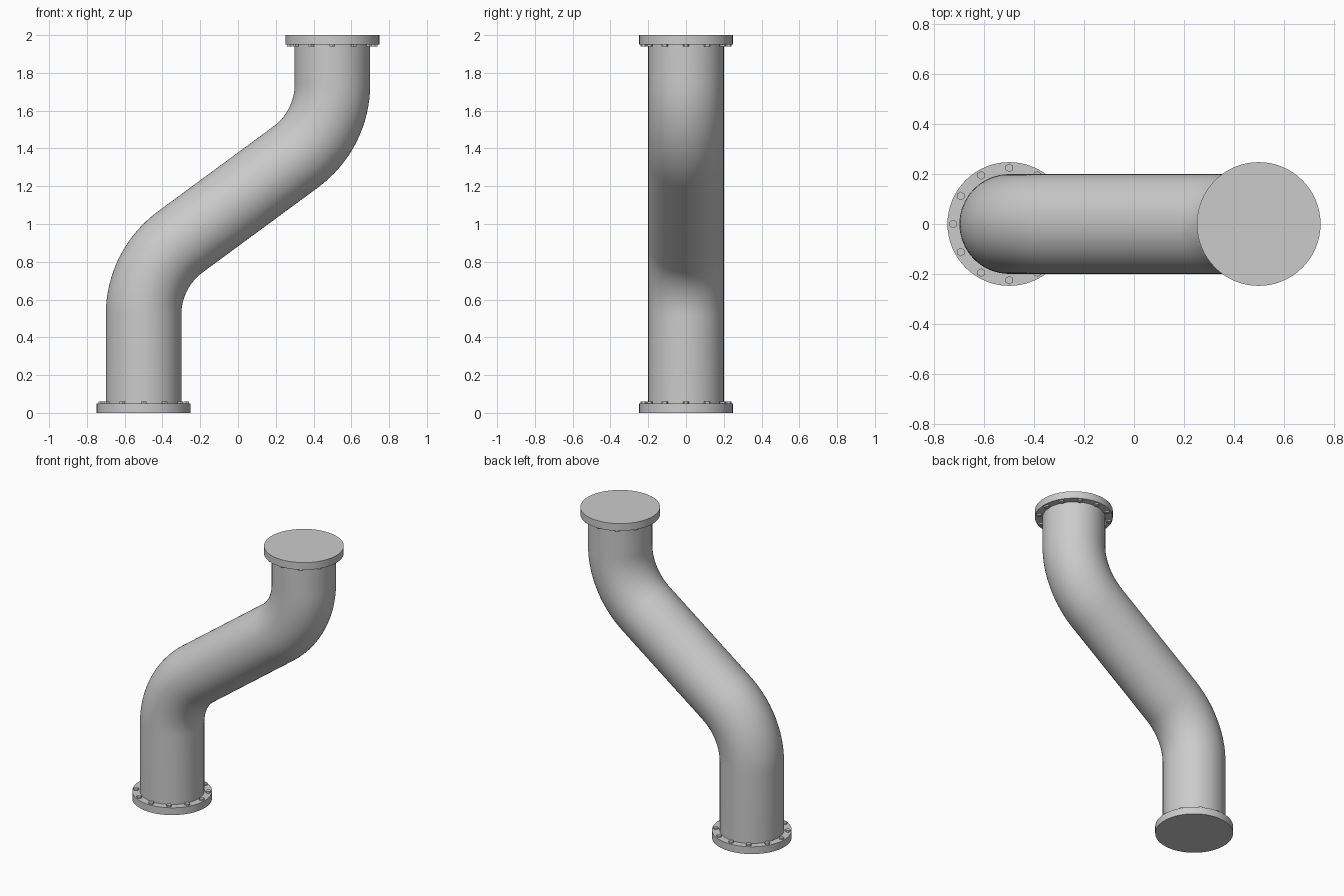
import bpy, bmesh, math
from mathutils import Vector

if "Cube" in bpy.data.objects:
    bpy.data.objects.remove(bpy.data.objects["Cube"])

R_PIPE, R_FLANGE, THICK = 0.2, 0.248, 0.05
BEND, TURN = 0.479, math.radians(53.7)


def finish(name, bm, angle=35):
    bmesh.ops.recalc_face_normals(bm, faces=bm.faces[:])
    me = bpy.data.meshes.new(name)
    bm.to_mesh(me)
    bm.free()
    ob = bpy.data.objects.new(name, me)
    bpy.context.collection.objects.link(ob)
    bpy.ops.object.select_all(action='DESELECT')
    ob.select_set(True)
    bpy.context.view_layer.objects.active = ob
    bpy.ops.object.shade_smooth_by_angle(angle=math.radians(angle))
    return ob


# Centre line: lower riser and bend, mirrored through (0, 1.13) for the upper half
STEPS = 16
lower = [(-0.5, 0.02, 0.0)]
for i in range(STEPS + 1):
    a = TURN * i / STEPS
    lower.append((-0.5 + BEND * (1 - math.cos(a)), 0.52 + BEND * math.sin(a), a))
upper = [(-x, 2.26 - z, a) for x, z, a in reversed(lower)]
upper[-1] = (0.5, 1.98, 0.0)

# Pipe: circular section swept along the centre line
bm = bmesh.new()
SIDES = 64
rings = []
for x, z, a in lower + upper:
    side = Vector((math.cos(a), 0, -math.sin(a)))
    ring = []
    for k in range(SIDES):
        t = math.tau * k / SIDES
        ring.append(bm.verts.new(Vector((x, 0, z)) + R_PIPE * (side * math.cos(t) + Vector((0, math.sin(t), 0)))))
    rings.append(ring)
for r0, r1 in zip(rings, rings[1:]):
    for k in range(SIDES):
        n = (k + 1) % SIDES
        bm.faces.new((r0[k], r0[n], r1[n], r1[k]))
bm.faces.new(rings[0])
bm.faces.new(rings[-1])
finish("pipe", bm)


def cylinder(bm, r, x, y, z0, z1, sides):
    geo = bmesh.ops.create_cone(bm, cap_ends=True, segments=sides, radius1=r, radius2=r, depth=z1 - z0)
    bmesh.ops.translate(bm, verts=geo['verts'], vec=(x, y, (z0 + z1) / 2))


# Flange discs, each with a ring of twelve bolt heads on the pipe side
for label, x, z0, bolt0, bolt1 in (("lower", -0.5, 0.0, 0.04, 0.061),
                                   ("upper", 0.5, 2.0 - THICK, 1.939, 1.96)):
    bm = bmesh.new()
    cylinder(bm, R_FLANGE, x, 0, z0, z0 + THICK, 64)
    finish(label + "_flange", bm)
    bm = bmesh.new()
    for i in range(12):
        a = math.tau * i / 12
        cylinder(bm, 0.017, x + 0.225 * math.cos(a), 0.225 * math.sin(a), bolt0, bolt1, 6)
    finish(label + "_bolts", bm)
